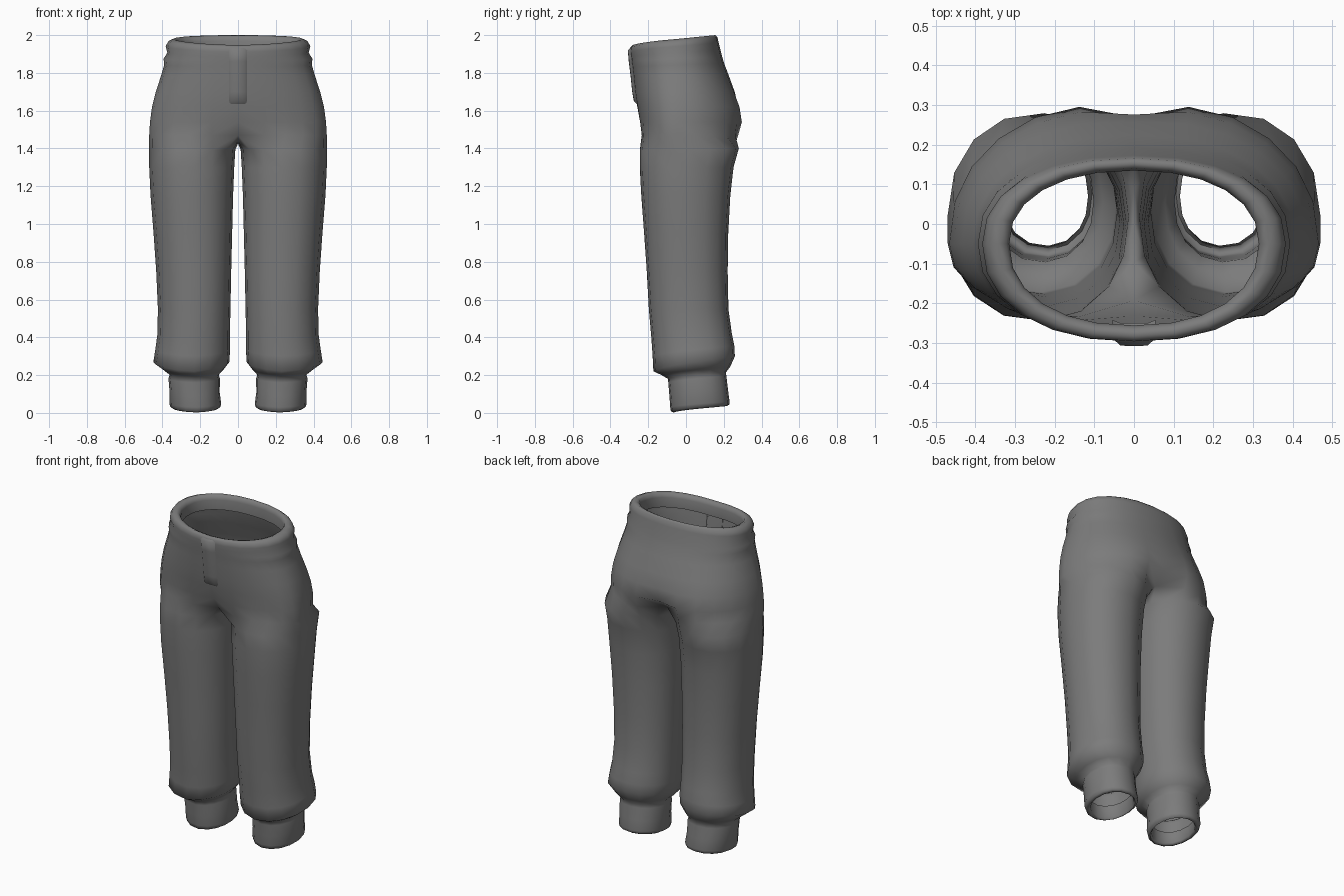
import bpy, bmesh, math

grey = bpy.data.materials.new("grey cloth")
grey.diffuse_color = (0.2, 0.2, 0.2, 1)

ARC, INNER = 12, 3   # segments round the outside, points across the inseam


def spow(v, p):
    return math.copysign(abs(v) ** p, v)


def tilt(zf, zb, s):
    # height between the front and the back of a tilted ring
    return zf + (zb - zf) * ((1 + s) / 2) ** 0.7


def torso_point(row, t):
    zf, zb, a, yf, yb, df, db = row
    c, s = math.cos(t), math.sin(t)
    x = a * spow(c, 0.9) if abs(c) > 1e-6 else 0.0
    yc = -0.05
    b, d = (yb - yc, db) if s > 0 else (yc - yf, df)
    y = yc + b * spow(s, 0.9) * (1 - d * math.exp(-(x / 0.1) ** 2))
    return x, y, tilt(zf, zb, s)


def leg_point(row, t):
    zf, zb, x0, x1, yf, yb = row
    c, s = math.cos(t), math.sin(t)
    x = (x0 + x1) / 2 + (x1 - x0) / 2 * spow(c, 0.92)
    y = (yf + yb) / 2 + (yb - yf) / 2 * spow(s, 0.92)
    return x, y, tilt(zf, zb, s)


def bridge(bm, r0, r1, closed):
    n = len(r0)
    for i in range(n if closed else n - 1):
        j = (i + 1) % n
        bm.faces.new((r0[i], r1[i], r1[j], r0[j]))


def finish(bm, name, angle):
    me = bpy.data.meshes.new(name)
    bm.to_mesh(me)
    bm.free()
    ob = bpy.data.objects.new(name, me)
    bpy.context.collection.objects.link(ob)
    me.materials.append(grey)
    mir = ob.modifiers.new("mirror", 'MIRROR')
    mir.merge_threshold = 0.0005
    bpy.ops.object.select_all(action='DESELECT')
    ob.select_set(True)
    bpy.context.view_layer.objects.active = ob
    bpy.ops.object.shade_smooth_by_angle(angle=math.radians(angle))
    return ob


# front z, back z, half width, front y, back y, front dent, back dent
torso = [
    (1.860, 1.910, .316, -.256, .135, 0, 0),     # waistband turned inside
    (1.920, 1.970, .315, -.256, .135, 0, 0),
    (1.940, 1.992, .322, -.265, .141, 0, 0),
    (1.947, 2.000, .342, -.282, .155, 0, 0),
    (1.935, 1.990, .368, -.296, .166, 0, 0),
    (1.910, 1.960, .383, -.297, .173, 0, 0),
    (1.885, 1.920, .374, -.295, .183, 0, 0),     # gathered fold at the sides
    (1.860, 1.885, .394, -.292, .192, 0, 0),
    (1.830, 1.850, .391, -.288, .202, 0, 0),
    (1.780, 1.790, .407, -.282, .225, 0, 0),
    (1.700, 1.700, .435, -.274, .264, 0, .02),
    (1.620, 1.620, .455, -.262, .297, .02, .06),
    (1.540, 1.540, .466, -.252, .313, .10, .12),
    (1.470, 1.470, .470, -.248, .304, .28, .34),
]
# front z, back z, inner x, outer x, front y, back y
legs = [
    (1.390, 1.400, .014, .471, -.245, .280),
    (1.300, 1.300, .020, .470, -.245, .252),
    (1.150, 1.150, .026, .463, -.237, .235),
    (0.950, 0.950, .031, .447, -.222, .224),
    (0.750, 0.750, .036, .433, -.208, .221),
    (0.550, 0.550, .040, .424, -.197, .225),
    (0.400, 0.420, .043, .427, -.184, .243),
    (0.300, 0.355, .042, .438, -.177, .256),
    (0.220, 0.300, .046, .448, -.173, .259),     # gathered hem
    (0.200, 0.245, .078, .395, -.130, .235),
    (0.180, 0.215, .102, .362, -.096, .212),     # cuff
    (0.160, 0.195, .096, .368, -.094, .214),
    (0.090, 0.120, .097, .362, -.088, .223),
    (0.030, 0.060, .089, .364, -.084, .231),
    (0.008, 0.045, .094, .357, -.080, .230),
    (0.002, 0.036, .106, .343, -.066, .216),
    (0.015, 0.045, .114, .332, -.055, .206),     # cuff turned inside
    (0.090, 0.115, .116, .338, -.060, .200),
]

# trousers: half torso, split into a leg below the crotch, then mirrored
bm = bmesh.new()
prev = None
for row in torso:
    ring = [bm.verts.new(torso_point(row, math.pi * (i / ARC - 0.5))) for i in range(ARC + 1)]
    if prev:
        bridge(bm, prev, ring, False)
    prev = ring

# crotch seam closes the half ring into a leg ring
front, back = prev[0].co.copy(), prev[-1].co.copy()
for k in range(1, INNER + 1):
    p = back.lerp(front, k / (INNER + 1))
    p.z -= 0.045 * math.sin(math.pi * k / (INNER + 1))
    prev.append(bm.verts.new(p))

OPEN = math.radians(140)
angles = [OPEN * (2 * i / ARC - 1) for i in range(ARC + 1)]
angles += [OPEN + (2 * math.pi - 2 * OPEN) * k / (INNER + 1) for k in range(1, INNER + 1)]
for row in legs:
    ring = [bm.verts.new(leg_point(row, t)) for t in angles]
    bridge(bm, prev, ring, True)
    prev = ring
finish(bm, "trousers", 75)

# fly: slim raised placket down the centre front
fly = [(1.935, -.290), (1.920, -.297), (1.860, -.292), (1.780, -.282),
       (1.700, -.274), (1.650, -.265), (1.625, -.250)]
bm = bmesh.new()
prev = None
for k, (z, y) in enumerate(fly):
    lift = 0.0 if k in (0, len(fly) - 1) else 0.011
    ring = [bm.verts.new((x, y - h, z)) for x, h in ((0, lift), (.034, lift * .9), (.054, -.008))]
    if prev:
        bridge(bm, prev, ring, False)
    prev = ring
finish(bm, "fly", 75)
